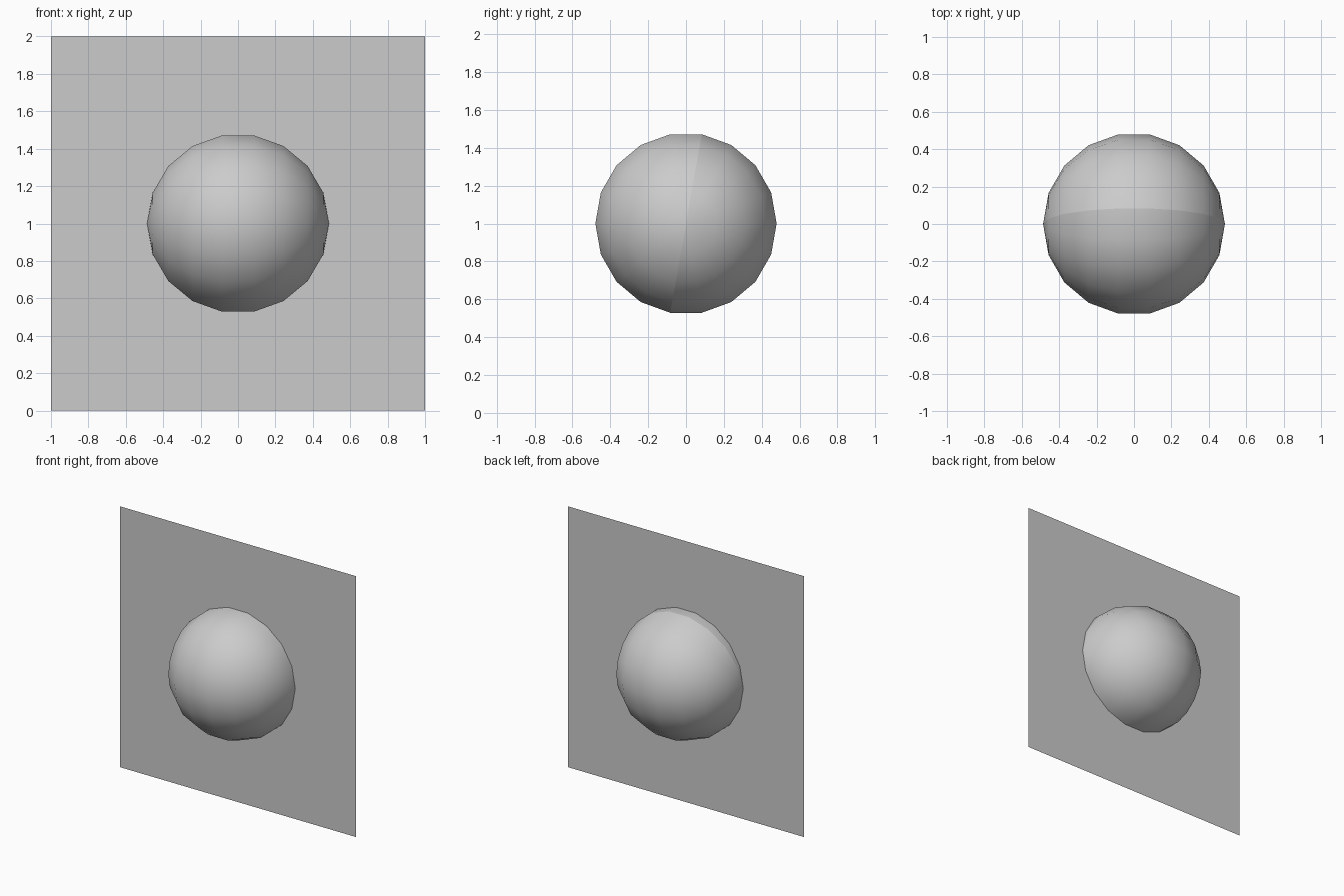
import bpy, bmesh
from math import radians, sin, cos
from mathutils import Matrix, Vector

if "Cube" in bpy.data.objects:
    bpy.data.objects.remove(bpy.data.objects["Cube"])


def add_object(name, bm, smooth=False):
    for f in bm.faces:
        f.smooth = smooth
    mesh = bpy.data.meshes.new(name)
    bm.to_mesh(mesh)
    bm.free()
    obj = bpy.data.objects.new(name, mesh)
    obj.location.z = 1
    bpy.context.collection.objects.link(obj)
    return obj


# Upright square panel in the xz plane
bm = bmesh.new()
bmesh.ops.create_grid(bm, x_segments=1, y_segments=1, size=1,
                      matrix=Matrix.Rotation(radians(90), 4, 'X'))
add_object("panel", bm)

# Ball in two separately shaded halves, poles along x, seam tilted by 10 degrees
seam_normal = Vector((0, sin(radians(80)), -cos(radians(80))))


def half_ball(name, side):
    bm = bmesh.new()
    bmesh.ops.create_uvsphere(bm, u_segments=18, v_segments=9, radius=0.486,
                              matrix=Matrix.Rotation(radians(90), 4, 'Y'))
    other = [v for v in bm.verts if side * v.co.dot(seam_normal) < -0.001]
    bmesh.ops.delete(bm, geom=other, context='VERTS')
    add_object(name, bm, smooth=True)


half_ball("ball_front_half", -1)
half_ball("ball_back_half", 1)
